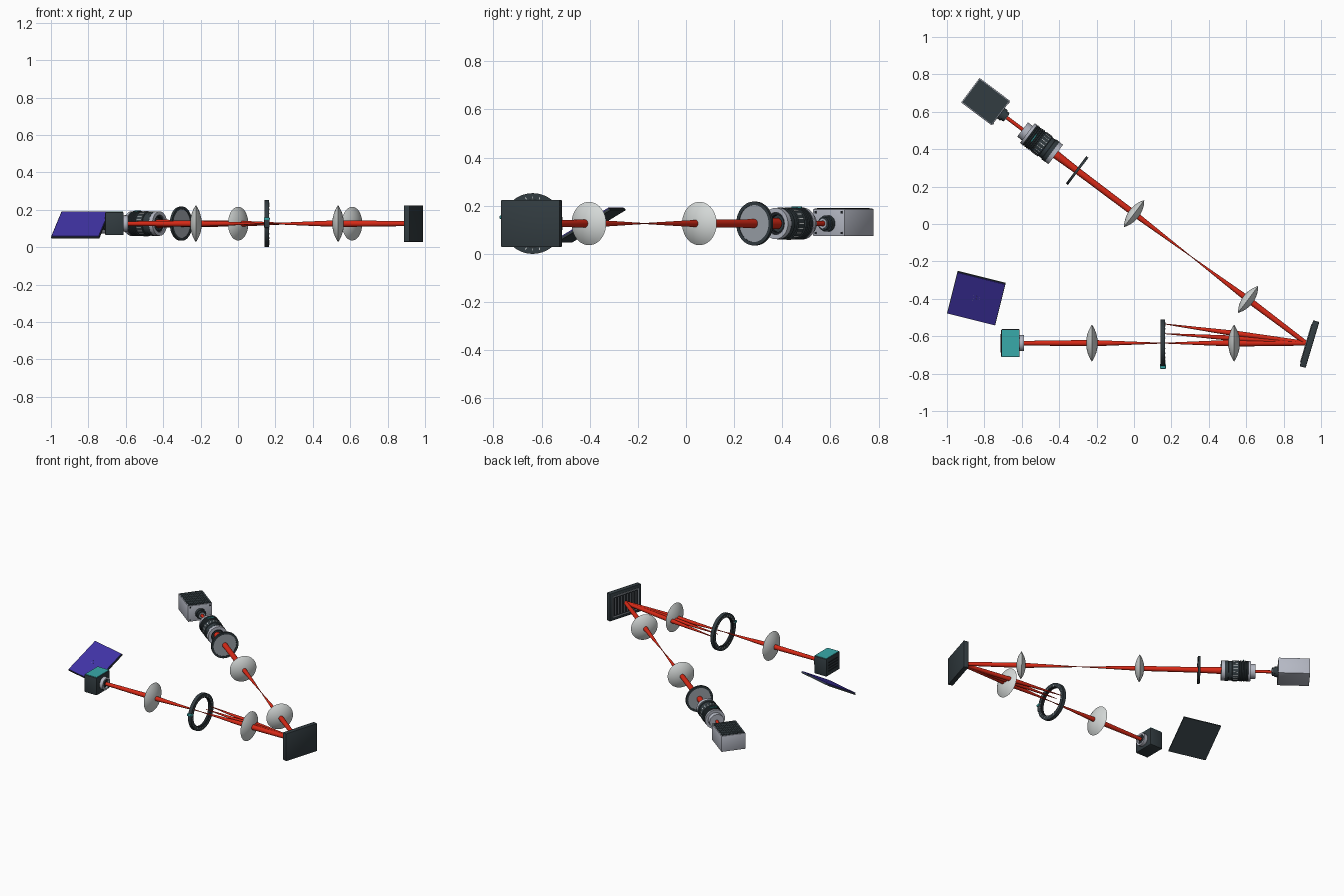
import bpy, bmesh, math
from mathutils import Matrix, Vector

if "Cube" in bpy.data.objects:
    bpy.data.objects.remove(bpy.data.objects["Cube"])


def mat(name, rgb):
    m = bpy.data.materials.new(name)
    m.diffuse_color = (*rgb, 1)
    m.use_nodes = True
    m.node_tree.nodes["Principled BSDF"].inputs["Base Color"].default_value = m.diffuse_color
    return m


SLATE = mat("dark slate", (0.032, 0.045, 0.052))
BLACK = mat("near black", (0.014, 0.018, 0.022))
SILVER = mat("silver", (0.46, 0.48, 0.55))
GLASS = mat("pale glass", (0.66, 0.69, 0.68))
GREY = mat("filter grey", (0.34, 0.37, 0.41))
RED = mat("beam red", (0.68, 0.022, 0.008))
TEAL = mat("teal", (0.04, 0.40, 0.40))
PURPLE = mat("violet", (0.055, 0.035, 0.40))
WHITE = mat("tick white", (0.8, 0.82, 0.82))

AXIS = 0.126                                   # height of the optical axis


def frame(x, y, deg, z=AXIS):
    return Matrix.Translation((x, y, z)) @ Matrix.Rotation(math.radians(deg), 4, 'Z')


CAM = frame(0, -0.637, 0)                      # detection arm, runs along x
LAS = frame(0.92, -0.637, 143)                 # source arm, runs from mirror to laser
MOD = frame(0.938, -0.642, 163.4)              # modulator panel, local +x is its front
SCR = frame(-0.843, -0.398, -14, 0.122) @ Matrix.Rotation(math.radians(30.3), 4, 'X')


def finish(name, bm, material, M):
    bmesh.ops.recalc_face_normals(bm, faces=bm.faces)
    me = bpy.data.meshes.new(name)
    bm.to_mesh(me)
    bm.free()
    me.shade_smooth()
    me.set_sharp_from_angle(angle=math.radians(32))
    me.materials.append(material)
    ob = bpy.data.objects.new(name, me)
    ob.matrix_world = M
    bpy.context.collection.objects.link(ob)
    return ob


def add_box(bm, c, s, R=None):
    M = (R or Matrix()) @ Matrix.Translation(c) @ Matrix.Diagonal((*s, 1))
    return bmesh.ops.create_cube(bm, size=1, matrix=M)


def boxes(name, items, material, M, bevel=0):
    """items: (centre, size[, rotation]) tuples joined into one object"""
    bm = bmesh.new()
    for it in items:
        add_box(bm, *it)
    if bevel:
        bmesh.ops.bevel(bm, geom=list(bm.edges), offset=bevel, segments=2,
                        affect='EDGES', profile=0.5)
    return finish(name, bm, material, M)


def lathe(name, profile, material, M, closed=False, segs=48):
    """spin (x, r) points around local x"""
    bm = bmesh.new()
    vs = [bm.verts.new((x, r, 0)) for x, r in profile]
    es = [bm.edges.new(p) for p in zip(vs, vs[1:])]
    if closed:
        es.append(bm.edges.new((vs[-1], vs[0])))
    bmesh.ops.spin(bm, geom=vs + es, cent=(0, 0, 0), axis=(1, 0, 0),
                   angle=2 * math.pi, steps=segs)
    bmesh.ops.remove_doubles(bm, verts=bm.verts, dist=1e-5)
    return finish(name, bm, material, M)


def cyl(name, x0, x1, r, material, M):
    return lathe(name, [(x0, 0), (x0, r), (x1, r), (x1, 0)], material, M)


def tube(name, x0, x1, r0, r1, material, M):
    return lathe(name, [(x0, r0), (x1, r0), (x1, r1), (x0, r1)], material, M, True, 64)


def lens(name, x, r, half, M):
    """biconvex lens made of two shallow spherical caps"""
    R = (r * r + half * half) / (2 * half)
    a = math.asin(r / R)
    n = 8
    left = [(x + R - half - R * math.cos(a * i / n), R * math.sin(a * i / n)) for i in range(n + 1)]
    lathe(name, left + [(2 * x - p, q) for p, q in reversed(left[:-1])], GLASS, M)


def beam(name, pts, M):
    lathe(name, [(pts[0][0], 0)] + pts + [(pts[-1][0], 0)], RED, M, segs=24)


def around(x, r, size, n):
    return [((x, 0, r), size, Matrix.Rotation(2 * math.pi * i / n, 4, 'X')) for i in range(n)]


# modulator panel: case, front frame, active area and its column lines
boxes("modulator_case", [((0, 0, 0), (0.034, 0.256, 0.196))], SLATE, MOD, 0.004)
boxes("modulator_frame",
      [((0.018, 0, s * 0.071), (0.006, 0.212, 0.006)) for s in (-1, 1)] +
      [((0.018, s * 0.103, 0), (0.006, 0.006, 0.14)) for s in (-1, 1)], GREY, MOD)
boxes("modulator_area", [((0.0175, 0, 0), (0.003, 0.20, 0.136))], BLACK, MOD)
boxes("modulator_columns", [((0.019, -0.084 + 0.024 * i, 0), (0.003, 0.004, 0.12))
                            for i in range(8)], GREY, MOD)

# lenses on both arms
lens("imaging_lens", -0.225, 0.099, 0.031, CAM)
lens("transform_lens", 0.535, 0.099, 0.031, CAM)
lens("relay_lens_near", 0.388, 0.09, 0.03, LAS)
lens("relay_lens_far", 1.151, 0.09, 0.03, LAS)

# light beams
beam("camera_beam", [(-0.59, 0.012), (-0.225, 0.017), (0.155, 0.002),
                     (0.535, 0.018), (0.925, 0.013)], CAM)
beam("source_beam", [(0, 0.012), (0.388, 0.017), (0.77, 0.002), (1.151, 0.016),
                     (1.533, 0.018), (1.69, 0.023)], LAS)
beam("laser_beam", [(1.88, 0.01), (2.04, 0.01)], LAS)
for i, y in enumerate((-0.534, -0.586)):       # side orders fan out to the aperture
    tip = Vector((0.925, -0.637))
    d = Vector((0.16, y)) - tip
    M = frame(tip.x, tip.y, math.degrees(math.atan2(d.y, d.x)))
    L = d.length
    beam(f"side_order_beam_{i + 1}", [(0, 0.011), (L * 0.5, 0.015), (L, 0.002)], M)

# iris ring with scale marks and lever
tube("iris_ring", 0.142, 0.166, 0.1, 0.126, SLATE, CAM)
tube("iris_lip", 0.146, 0.162, 0.096, 0.101, BLACK, CAM)
boxes("iris_ticks", around(0.154, 0.108, (0.027, 0.003, 0.01), 24), WHITE, CAM)
boxes("iris_lever", [((0.154, -0.119, 0.0), (0.028, 0.02, 0.045))], SLATE, CAM, 0.003)
boxes("iris_knob", [((0.154, -0.124, 0.026), (0.032, 0.026, 0.014))], TEAL, CAM, 0.003)

# camera: body, coloured lid, vents, lens mount
boxes("camera_body", [((-0.661, 0, 0), (0.098, 0.15, 0.124))], SLATE, CAM, 0.005)
boxes("camera_lid", [((-0.661, 0, 0.062), (0.09, 0.142, 0.006))], TEAL, CAM)
boxes("camera_vents", [((-0.711, 0, -0.03 + 0.02 * i), (0.004, 0.1, 0.006))
                       for i in range(4)], BLACK, CAM)
tube("camera_mount", -0.614, -0.588, 0.03, 0.043, SILVER, CAM)
cyl("camera_sensor", -0.614, -0.600, 0.031, BLACK, CAM)

# filter disc in a thin holder
tube("filter_holder", 1.526, 1.540, 0.077, 0.091, SLATE, LAS)
cyl("filter_disc", 1.529, 1.537, 0.078, GREY, LAS)

# beam expander: ribbed barrel, end rings, neck, scale marks
ribs = []
for i in range(5):
    x = 1.795 + i * 0.011
    ribs += [(x, 0.062), (x + 0.003, 0.067), (x + 0.008, 0.067), (x + 0.011, 0.062)]
lathe("expander_barrel", [(1.70, 0), (1.70, 0.066), (1.722, 0.066), (1.724, 0.062),
                          (1.745, 0.062), (1.747, 0.066), (1.79, 0.066)] + ribs + [(1.85, 0)],
      SLATE, LAS)
tube("expander_front_ring", 1.676, 1.702, 0.046, 0.065, SILVER, LAS)
tube("expander_inner_ring", 1.684, 1.702, 0.036, 0.047, BLACK, LAS)
tube("expander_rear_ring", 1.85, 1.866, 0.03, 0.066, SILVER, LAS)
cyl("expander_neck", 1.86, 1.898, 0.048, SILVER, LAS)
boxes("expander_ticks", around(1.768, 0.066, (0.03, 0.003, 0.003), 20), WHITE, LAS)
boxes("expander_mark", [((1.822, 0, 0.067), (0.006, 0.05, 0.006))], TEAL, LAS)

# laser head: housing, dark finned top, screws, nose
LX = 2.145
boxes("laser_housing", [((LX, 0, 0.004), (0.205, 0.164, 0.112))], SILVER, LAS, 0.003)
boxes("laser_top", [((LX, 0, 0.059), (0.195, 0.154, 0.006))], SLATE, LAS)
boxes("laser_fins", [((LX, -0.066 + 0.012 * i, 0.063), (0.18, 0.005, 0.004))
                     for i in range(12)], SLATE, LAS)
boxes("laser_screws", [((LX - 0.103, a * 0.068, 0.004 + b * 0.043), (0.004, 0.009, 0.009))
                       for a in (-1, 1) for b in (-1, 1)], BLACK, LAS)
lathe("laser_nose", [(2.045, 0), (2.045, 0.034), (2.022, 0.034), (2.022, 0.028),
                     (2.006, 0.028), (2.006, 0)], SLATE, LAS)
tube("laser_nose_ring", 2.003, 2.008, 0.012, 0.02, SILVER, LAS)

# tilted display plate
boxes("display_back", [((0, 0, -0.004), (0.265, 0.266, 0.010))], SLATE, SCR)
boxes("display_face", [((0, 0, 0.002), (0.259, 0.260, 0.006))], PURPLE, SCR)
boxes("display_dots", [((0.016 * i, 0.016 * j, 0.005), (0.002, 0.002, 0.001))
                       for i in (-1, 0, 1) for j in (-1, 0, 1)], GREY, SCR)
